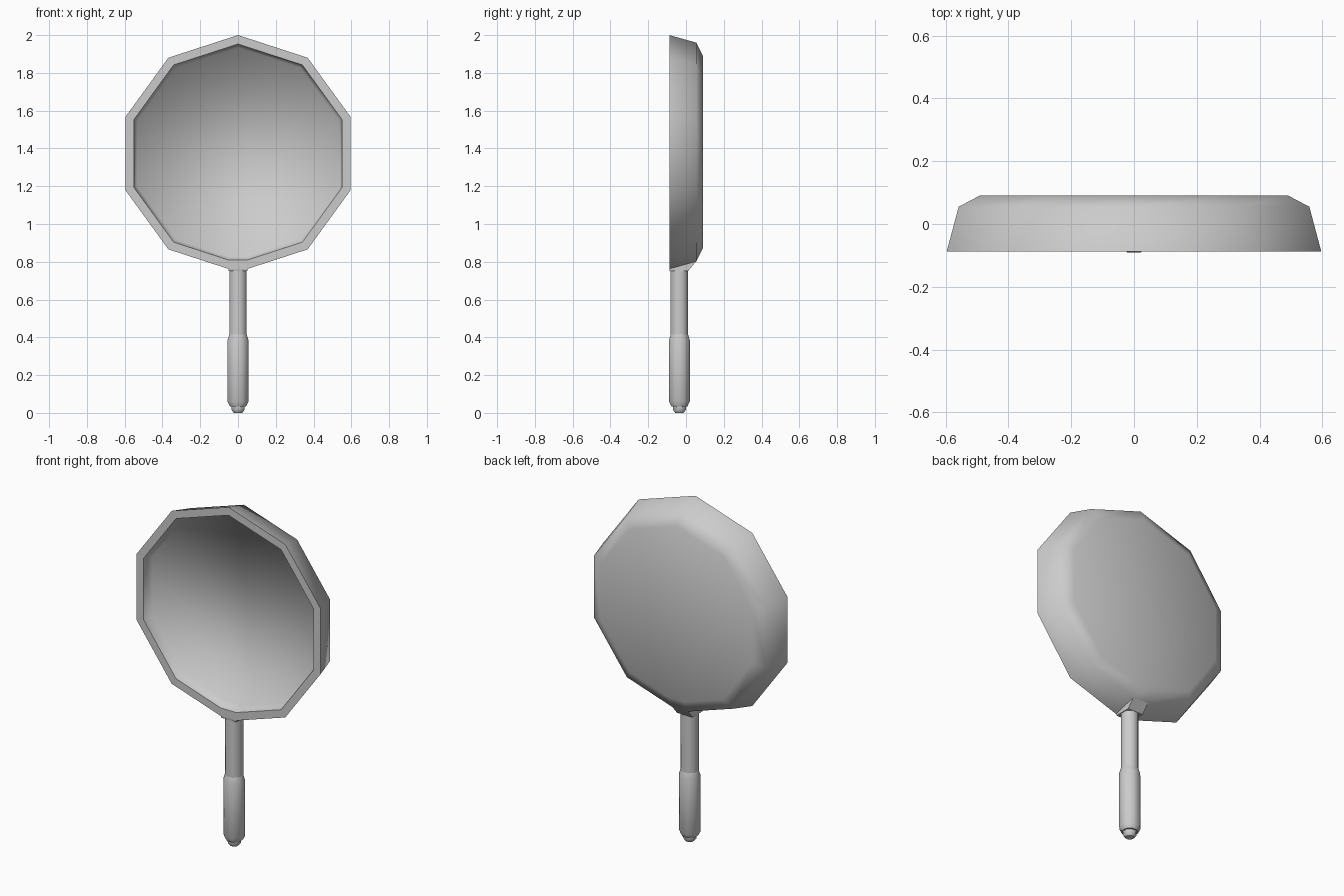
import bpy, bmesh, math

if "Cube" in bpy.data.objects:
    bpy.data.objects.remove(bpy.data.objects["Cube"])

CZ = 1.373            # pan centre height
NECK = 0.05           # half width of the flat at the bottom of the pan
HY = -0.035           # handle axis


def finish(bm, name, angle):
    bmesh.ops.recalc_face_normals(bm, faces=bm.faces)
    me = bpy.data.meshes.new(name)
    bm.to_mesh(me)
    bm.free()
    ob = bpy.data.objects.new(name, me)
    bpy.context.collection.objects.link(ob)
    if angle:
        bpy.ops.object.select_all(action='DESELECT')
        ob.select_set(True)
        bpy.context.view_layer.objects.active = ob
        bpy.ops.object.shade_smooth_by_angle(angle=math.radians(angle))
    return ob


def loft(name, rings, angle=None, sharp=()):
    """Skin a stack of point rings and cap both ends; sharp lists hard-edged rings."""
    bm = bmesh.new()
    loops = [[bm.verts.new(p) for p in ring] for ring in rings]
    n = len(loops[0])
    for a, b in zip(loops, loops[1:]):
        for i in range(n):
            j = (i + 1) % n
            bm.faces.new((a[i], a[j], b[j], b[i]))
    bm.faces.new(loops[0])
    bm.faces.new(loops[-1])
    if not angle:
        for f in bm.faces:
            f.smooth = True
        for k in sharp:
            for i in range(n):
                bm.edges.get((loops[k][i], loops[k][(i + 1) % n])).smooth = False
    return finish(bm, name, angle)


def pan_ring(r, y):
    """Decagon whose lowest corner is cut flat for the handle neck."""
    pts = []
    for i in range(10):
        a = math.radians(36 * i)
        if i == 5:
            z = CZ - r + NECK * math.tan(math.radians(18))
            pts += [(NECK, y, z), (-NECK, y, z)]
        else:
            pts.append((r * math.sin(a), y, CZ + r * math.cos(a)))
    return pts


def handle_ring(w, z, n=8):
    r = w / math.cos(math.pi / n)
    return [(r * math.cos((i + .5) * 2 * math.pi / n),
             HY + r * math.sin((i + .5) * 2 * math.pi / n), z) for i in range(n)]


# Pan: inner floor, rim, outer wall, outer base
pan_profile = [(0.562, -0.03), (0.58, -0.088),
               (0.627, -0.088), (0.587, 0.055), (0.517, 0.09)]
loft("pan", [pan_ring(r, y) for r, y in pan_profile], sharp=(1, 2))

# Neck wedge between pan and rod
front, back = -0.088, 0.055
loft("neck", [
    [(-0.05, -0.086, 0.752), (0.05, -0.086, 0.752), (0.05, 0.012, 0.752), (-0.05, 0.012, 0.752)],
    [(-NECK, front, 0.764), (NECK, front, 0.764), (NECK, back, 0.803), (-NECK, back, 0.803)],
], 30)

# Metal rod
loft("handle_rod", [handle_ring(0.046, 0.39), handle_ring(0.046, 0.753)], 50)

# Grip with chamfered ends
loft("handle_grip", [handle_ring(w, z) for w, z in
                     [(0.042, 0.033), (0.055, 0.06), (0.055, 0.385), (0.046, 0.415)]], 60)

# End knob
loft("end_knob", [handle_ring(w, z) for w, z in
                  [(0.022, 0.0), (0.034, 0.016), (0.034, 0.036)]], 40)
